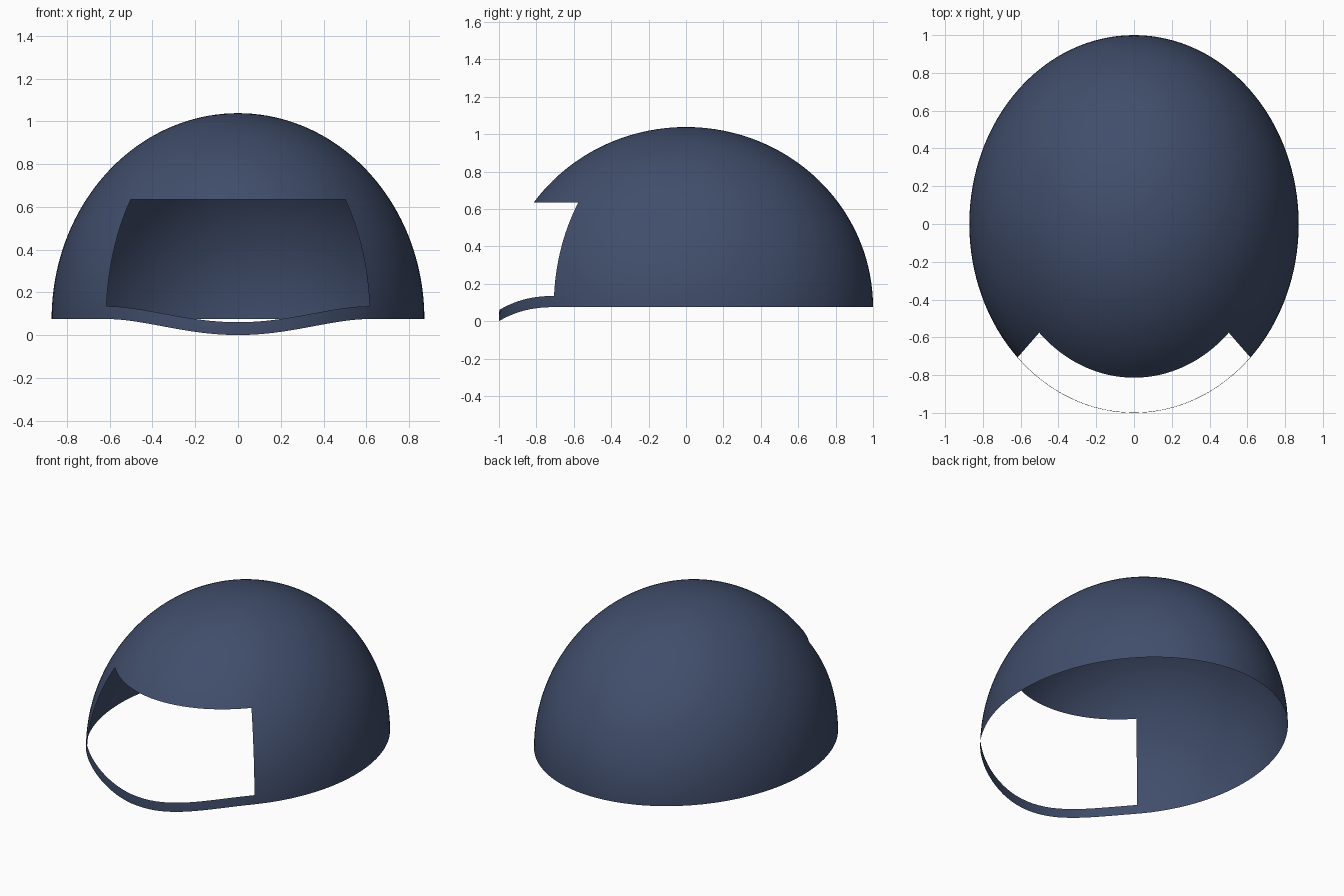
import bpy
import bmesh
from math import sin, cos, asin, pi

if "Cube" in bpy.data.objects:
    bpy.data.objects.remove(bpy.data.objects["Cube"], do_unlink=True)

# Shell size: half ellipsoid sitting on its rim
RX, RY, RZ = 0.872, 1.0, 0.963
RIM_Z = 0.075
STRAP_TOP, OPENING_TOP = 0.06, 0.56   # heights above the rim
OPENING_HALF = pi / 4                 # half angle of the face opening
SEGMENTS = 128


def make_material(name, colour):
    mat = bpy.data.materials.new(name)
    mat.use_nodes = True
    mat.diffuse_color = colour
    bsdf = mat.node_tree.nodes["Principled BSDF"]
    bsdf.inputs["Base Color"].default_value = colour
    bsdf.inputs["Roughness"].default_value = 0.6
    return mat


def spread(start, end, steps):
    return [start + (end - start) * i / steps for i in range(steps)]


def shell_point(turn, lat):
    """Point on the shell; turn is measured from the front."""
    z = RIM_Z + RZ * sin(lat)
    # The chin strap dips smoothly below the rim
    if abs(turn) < OPENING_HALF and lat <= strap_lat + 1e-6:
        z -= RIM_Z * cos(2 * turn) ** 2
    return (RX * cos(lat) * sin(turn), -RY * cos(lat) * cos(turn), z)


strap_lat = asin(STRAP_TOP / RZ)
opening_lat = asin(OPENING_TOP / RZ)
lats = (spread(0, strap_lat, 2) + spread(strap_lat, opening_lat, 14)
        + spread(opening_lat, pi / 2, 24))
turns = [-pi + 2 * pi * i / SEGMENTS for i in range(SEGMENTS)]

# Dome with chin strap, leaving out the face opening
bm = bmesh.new()
rows = [[bm.verts.new(shell_point(t, lat)) for t in turns] for lat in lats]
for r in range(len(rows) - 1):
    mid_lat = (lats[r] + lats[r + 1]) / 2
    for i in range(SEGMENTS):
        mid_turn = turns[i] + pi / SEGMENTS
        if strap_lat < mid_lat < opening_lat and abs(mid_turn) < OPENING_HALF:
            continue
        j = (i + 1) % SEGMENTS
        bm.faces.new((rows[r][i], rows[r][j], rows[r + 1][j], rows[r + 1][i]))

# Crown cap
crown = bm.verts.new((0, 0, RIM_Z + RZ))
for i in range(SEGMENTS):
    bm.faces.new((rows[-1][i], rows[-1][(i + 1) % SEGMENTS], crown))

loose = [v for v in bm.verts if not v.link_faces]
bmesh.ops.delete(bm, geom=loose, context='VERTS')

mesh = bpy.data.meshes.new("helmet_shell")
bm.to_mesh(mesh)
bm.free()
mesh.materials.append(make_material("navy_blue", (0.052, 0.075, 0.147, 1)))
helmet = bpy.data.objects.new("helmet_shell", mesh)
bpy.context.collection.objects.link(helmet)
bpy.context.view_layer.objects.active = helmet
helmet.select_set(True)
bpy.ops.object.shade_smooth_by_angle(angle=pi / 4)
